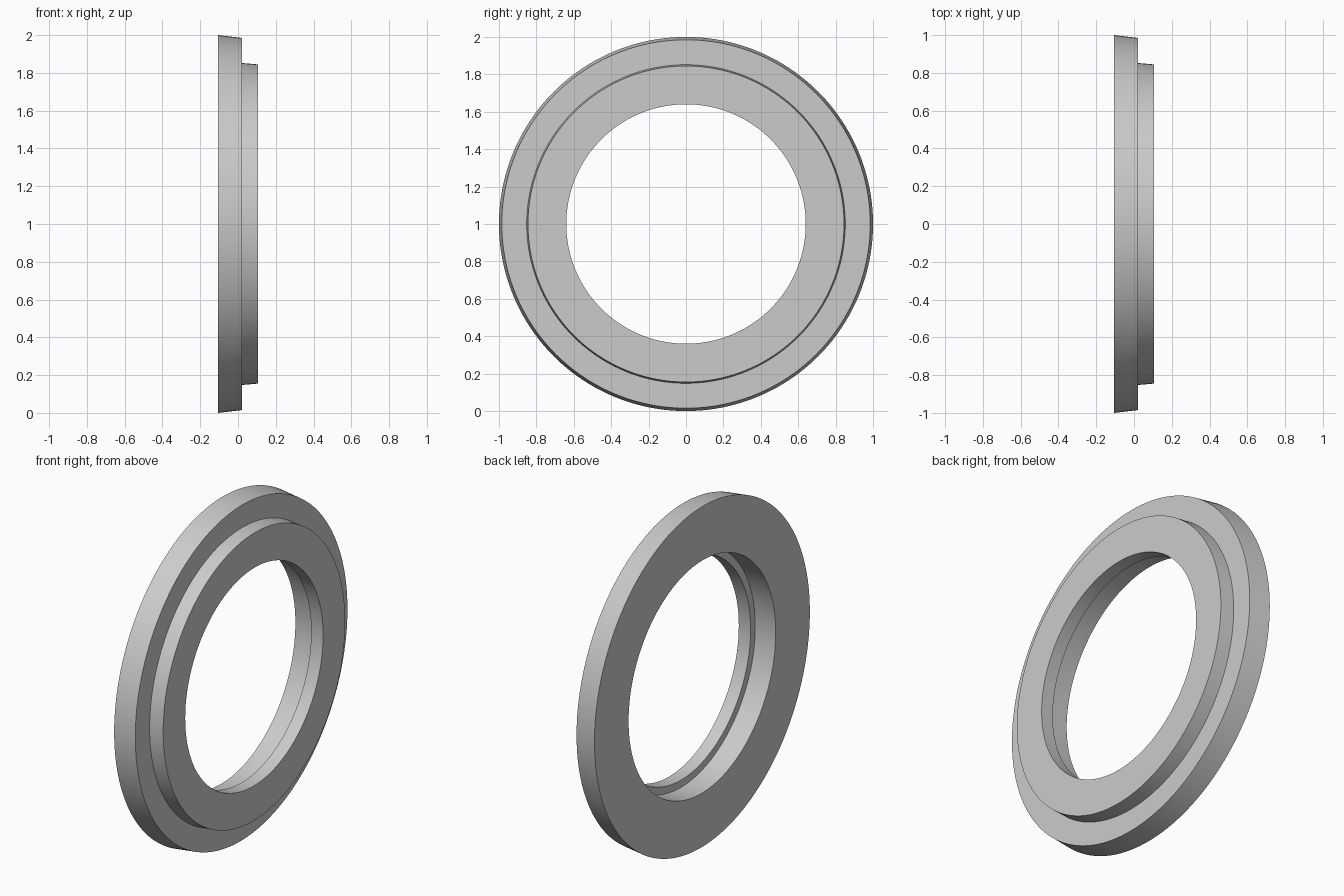
import bpy, bmesh, math

default = bpy.data.objects.get("Cube")
if default:
    bpy.data.objects.remove(default, do_unlink=True)

SEGMENTS = 160

# Closed cross-section as (x, radius), turned around the x axis
PROFILE = [
    (-0.105, 1.0), (0.022, 0.985),    # tapered flange rim
    (0.022, 0.852), (0.105, 0.845),   # raised collar
    (0.105, 0.64), (0.028, 0.64),     # narrow bore
    (0.028, 0.683), (-0.105, 0.683),  # wider counterbore
]

# Plain grey material
grey = bpy.data.materials.new("plain_grey")
grey.use_nodes = True
colour = (0.6, 0.6, 0.6, 1)
grey.diffuse_color = colour
grey.node_tree.nodes["Principled BSDF"].inputs["Base Color"].default_value = colour

# Stepped ring: one loop of vertices per angle, bridged to the next
bm = bmesh.new()
loops = []
for i in range(SEGMENTS):
    a = math.tau * i / SEGMENTS
    loops.append([bm.verts.new((x, r * math.cos(a), 1 + r * math.sin(a)))
                  for x, r in PROFILE])
count = len(PROFILE)
for i, loop in enumerate(loops):
    following = loops[(i + 1) % SEGMENTS]
    for j in range(count):
        k = (j + 1) % count
        bm.faces.new((loop[j], loop[k], following[k], following[j]))
bmesh.ops.recalc_face_normals(bm, faces=bm.faces)

mesh = bpy.data.meshes.new("stepped_ring")
bm.to_mesh(mesh)
bm.free()
mesh.materials.append(grey)
ring = bpy.data.objects.new("stepped_ring", mesh)
bpy.context.collection.objects.link(ring)

# Smooth curved walls, sharp steps
bpy.ops.object.select_all(action='DESELECT')
ring.select_set(True)
bpy.context.view_layer.objects.active = ring
bpy.ops.object.shade_smooth_by_angle(angle=math.radians(30))
